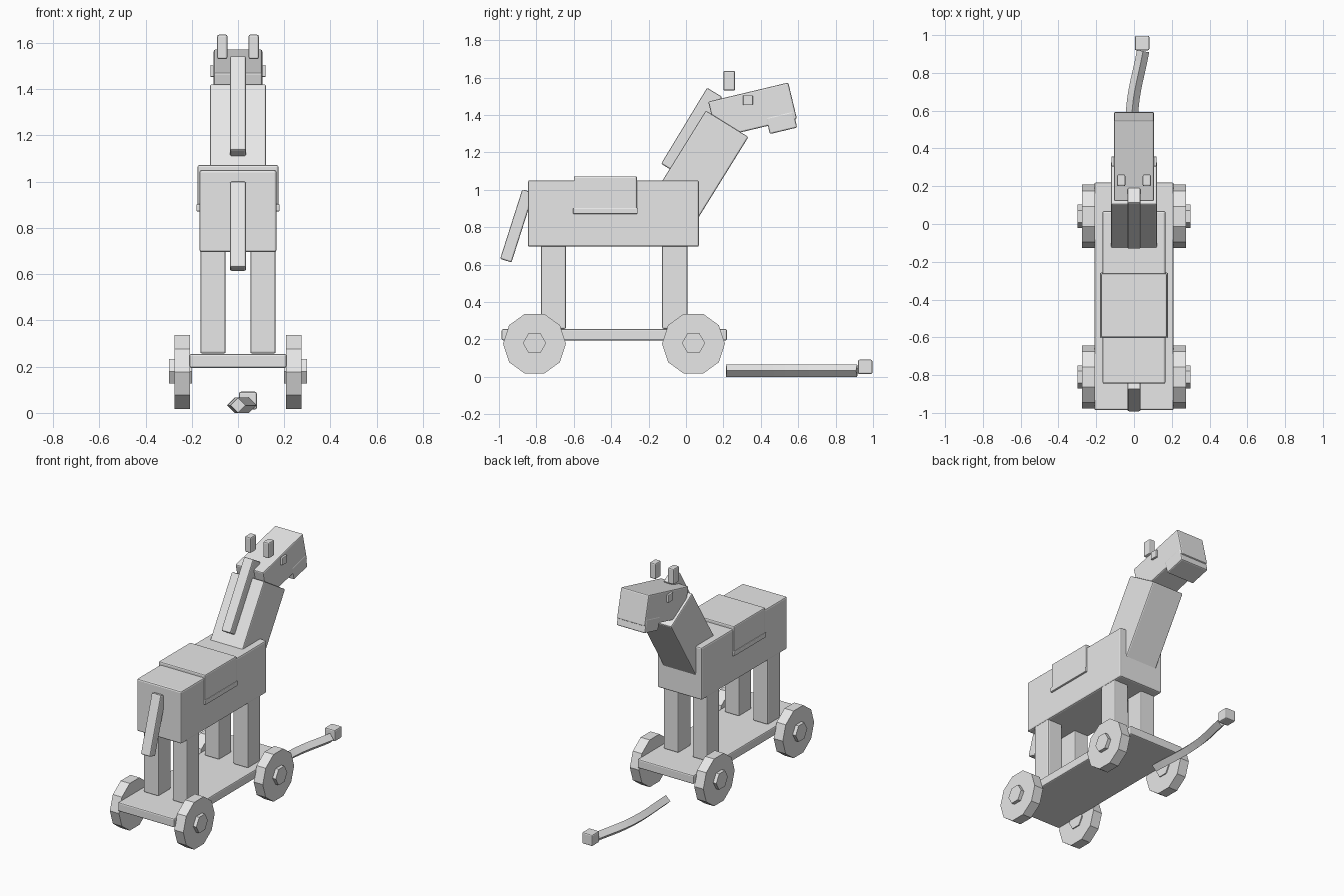
import bpy
import math
from mathutils import Vector

cube = bpy.data.objects.get("Cube")
if cube:
    bpy.data.objects.remove(cube, do_unlink=True)

# One plain grey for the whole toy
grey = bpy.data.materials.new("plain_grey")
grey.use_nodes = True
GREY = (0.8, 0.8, 0.8, 1)
grey.diffuse_color = GREY
grey.node_tree.nodes["Principled BSDF"].inputs["Base Color"].default_value = GREY


def block(name, centre, size, tilt=0, bevel=0.008):
    """Bevelled box, tilted about the x axis by degrees."""
    bpy.ops.mesh.primitive_cube_add(size=1, location=centre)
    ob = bpy.context.object
    ob.name = name
    for v in ob.data.vertices:
        v.co *= Vector(size)
    ob.rotation_euler.x = math.radians(tilt)
    mod = ob.modifiers.new("soft_edges", "BEVEL")
    mod.width = bevel
    mod.segments = 2
    ob.data.materials.append(grey)
    return ob


def disc(name, sides, radius, x0, x1, y, z):
    """Prism along x with corners pointing along y."""
    bpy.ops.mesh.primitive_cylinder_add(
        vertices=sides, radius=radius, depth=abs(x1 - x0),
        location=((x0 + x1) / 2, y, z), rotation=(0, math.pi / 2, 0))
    ob = bpy.context.object
    ob.name = name
    ob.data.materials.append(grey)
    return ob


# Platform, body and saddle
block("platform", (0, -0.383, 0.225), (0.42, 1.205, 0.06))
block("body", (0, -0.388, 0.873), (0.334, 0.915, 0.355), bevel=0.01)
block("saddle", (0, -0.431, 0.972), (0.35, 0.338, 0.2))
block("saddle_trim", (0, -0.431, 0.887), (0.36, 0.346, 0.032), bevel=0.005)

# Legs, wheels, hubs, eyes and ears on both sides
for side, s in (("right", -1), ("left", 1)):
    for end, leg_y, wheel_y in (("tail", -0.709, -0.81), ("head", -0.06, 0.04)):
        block(f"{end}_leg_{side}", (s * 0.108, leg_y, 0.489), (0.11, 0.134, 0.465))
        disc(f"{end}_wheel_{side}", 10, 0.168, s * 0.207, s * 0.275, wheel_y, 0.177)
        disc(f"{end}_hub_{side}", 6, 0.062, s * 0.2, s * 0.298, wheel_y, 0.18)
    block(f"eye_{side}", (s * 0.1, 0.331, 1.479), (0.04, 0.052, 0.052), bevel=0.004)
    block(f"ear_{side}", (s * 0.068, 0.231, 1.583), (0.044, 0.062, 0.106))

# Tail, neck, mane and head
block("tail", (0, -0.904, 0.807), (0.07, 0.064, 0.39), -17.7)
block("neck", (0, 0.075, 1.119), (0.244, 0.268, 0.55), -31.8)
block("mane", (0, 0.03, 1.318), (0.07, 0.094, 0.475), -31.2)
block("head", (0, 0.356, 1.425), (0.21, 0.44, 0.2), 13.4)
block("jaw", (0, 0.511, 1.359), (0.214, 0.15, 0.09), 13.4)

# Pull rope with a diamond cross-section, swept along a gentle bend
curve = bpy.data.curves.new("pull_rope", "CURVE")
curve.dimensions = "3D"
curve.bevel_depth = 0.033
curve.bevel_resolution = 0
curve.resolution_u = 6
curve.use_fill_caps = True
path = [(0, 0.215), (-0.01, 0.6), (0.048, 0.915)]
spline = curve.splines.new("BEZIER")
spline.bezier_points.add(len(path) - 1)
for point, (x, y) in zip(spline.bezier_points, path):
    point.co = (x, y, 0.033)
    point.handle_left_type = point.handle_right_type = "AUTO"
rope = bpy.data.objects.new("pull_rope", curve)
bpy.context.collection.objects.link(rope)
curve.materials.append(grey)
for sp in curve.splines:
    sp.use_smooth = False

# Rope handle
block("rope_handle", (0.043, 0.958, 0.053), (0.077, 0.077, 0.077))
